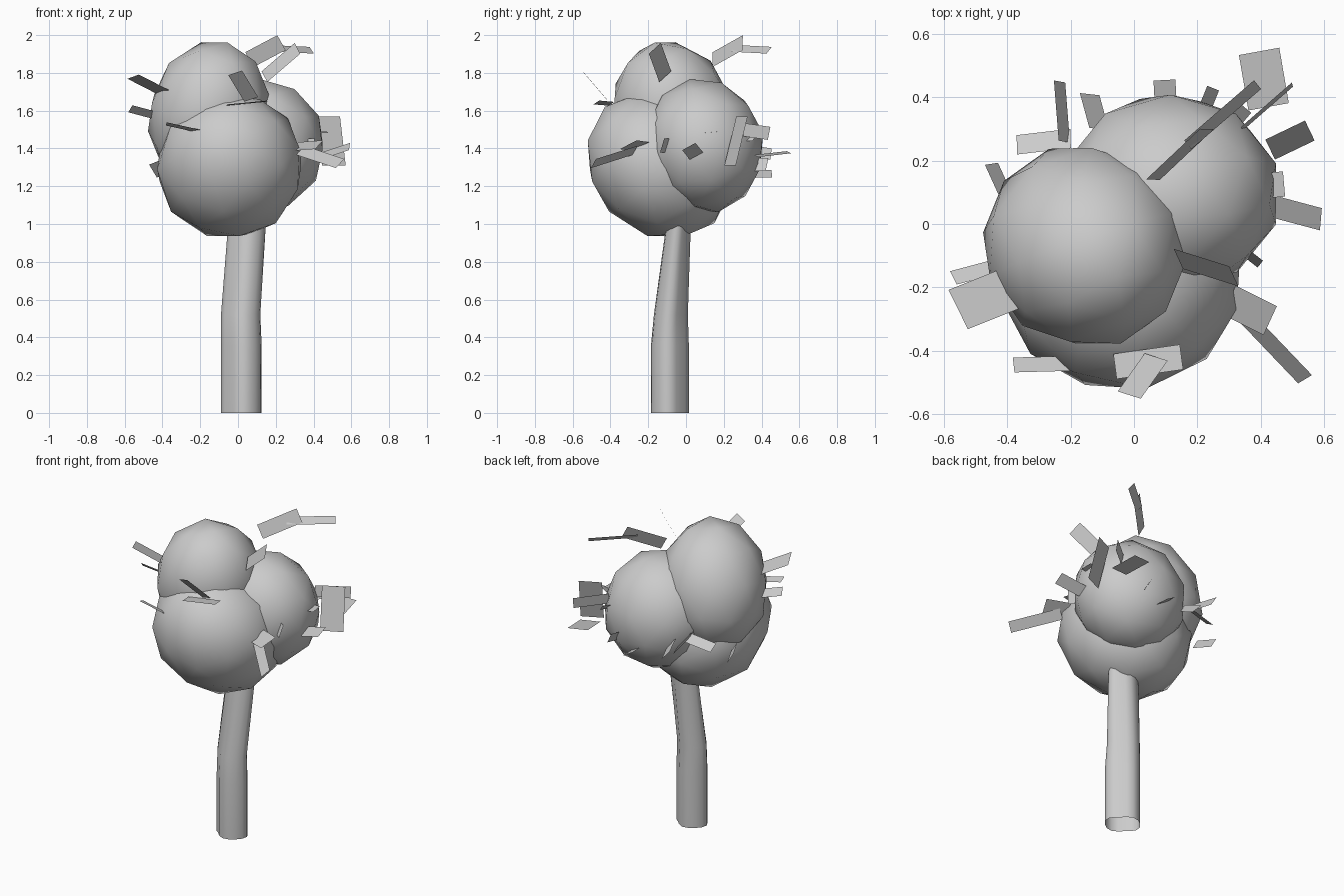
import bpy, bmesh, math
from mathutils import Vector, Matrix, Euler


def make_object(name, bm, smooth=True):
    mesh = bpy.data.meshes.new(name)
    bm.to_mesh(mesh)
    bm.free()
    for p in mesh.polygons:
        p.use_smooth = smooth
    obj = bpy.data.objects.new(name, mesh)
    bpy.context.collection.objects.link(obj)
    return obj


# Trunk: lobed cross-section swept through slightly bent rings, open ended
def make_trunk():
    rings = [  # z, centre x, centre y, radius x, radius y
        (0.00, 0.017, -0.085, 0.106, 0.098),
        (0.36, 0.017, -0.085, 0.106, 0.098),
        (0.52, 0.014, -0.080, 0.102, 0.088),
        (0.99, 0.047, -0.040, 0.098, 0.064),
    ]
    sides = 16
    bm = bmesh.new()
    loops = []
    for z, cx, cy, rx, ry in rings:
        loop = []
        for i in range(sides):
            a = math.tau * i / sides
            # slightly wider along one diagonal, with shallow grooves
            k = 0.96 + 0.10 * math.cos(2 * (a + math.pi / 4)) + 0.06 * math.cos(4 * a)
            loop.append(bm.verts.new((cx + k * rx * math.cos(a),
                                      cy + k * ry * math.sin(a), z)))
        loops.append(loop)
    for lo, hi in zip(loops, loops[1:]):
        for i in range(sides):
            j = (i + 1) % sides
            bm.faces.new((lo[i], lo[j], hi[j], hi[i]))
    make_object("trunk", bm)


# Foliage clumps: low-poly balls, stretched and tilted
def make_clump(name, centre, radii, tilt_x, tilt_y):
    bm = bmesh.new()
    bmesh.ops.create_icosphere(bm, subdivisions=2, radius=1.0)
    rot = Euler((math.radians(tilt_x), math.radians(tilt_y), 0)).to_matrix().to_4x4()
    bm.transform(Matrix.Translation(centre) @ rot @ Matrix.Diagonal((*radii, 1.0)))
    make_object(name, bm)


# Leaf cards: flat quads from start to end, with a width and a roll angle
def add_card(bm, start, end, width, roll):
    s, e = Vector(start), Vector(end)
    u = (e - s).normalized()
    h = Vector((0, 0, 1)).cross(u).normalized()
    up = u.cross(h)
    r = math.radians(roll)
    v = (h * math.cos(r) + up * math.sin(r)) * width / 2
    bm.faces.new([bm.verts.new(p) for p in (s - v, e - v, e + v, s + v)])


back_centre = Vector((0.115, 0.095, 1.415))
make_trunk()
make_clump("foliage_front", (-0.045, -0.14, 1.312), (0.395, 0.365, 0.425), 43, 8)
make_clump("foliage_back", back_centre, (0.35, 0.32, 0.36), 12, 0)
make_clump("foliage_top", (-0.155, -0.07, 1.585), (0.32, 0.32, 0.40), 14, 15)

cards = [
    # back right
    ((0.425, 0.37, 1.36), (0.395, 0.545, 1.38), 0.13, 5),
    ((0.43, 0.235, 1.44), (0.555, 0.295, 1.44), 0.27, 75),
    ((0.44, 0.055, 1.36), (0.59, 0.015, 1.41), 0.08, 30),
    ((0.34, 0.30, 1.50), (0.50, 0.44, 1.48), 0.07, 80),
    # front right
    ((0.33, -0.27, 1.39), (0.54, -0.49, 1.32), 0.07, 45),
    ((0.30, -0.24, 1.41), (0.43, -0.305, 1.42), 0.11, 25),
    # crown
    ((0.14, -0.11, 1.78), (0.315, -0.165, 1.93), 0.09, 55),
    ((0.06, 0.14, 1.87), (0.23, 0.30, 1.96), 0.09, 70),
    ((0.17, 0.25, 1.93), (0.39, 0.44, 1.92), 0.05, 45),
    # left
    ((-0.38, -0.20, 1.69), (-0.555, -0.27, 1.78), 0.14, 10),
    ((-0.42, -0.13, 1.57), (-0.57, -0.17, 1.61), 0.06, 40),
    ((-0.40, 0.08, 1.30), (-0.45, 0.19, 1.28), 0.08, 60),
    # front
    ((-0.20, -0.44, 1.49), (-0.38, -0.445, 1.53), 0.05, 20),
    ((0.07, -0.42, 1.66), (-0.015, -0.54, 1.80), 0.08, 25),
    ((0.15, -0.42, 1.65), (-0.06, -0.45, 1.63), 0.08, 5),
    # back left
    ((-0.22, 0.26, 1.40), (-0.235, 0.45, 1.37), 0.07, 60),
    ((-0.20, 0.27, 1.38), (-0.37, 0.25, 1.35), 0.07, 30),
    ((-0.11, 0.30, 1.34), (-0.14, 0.41, 1.30), 0.09, 50),
]
bm = bmesh.new()
for card in cards:
    add_card(bm, *card)

# small leaves poking out around the back clump: azimuth, height, roll
for azimuth, dz, roll in [(68, -0.1, 60), (93, -0.15, 30), (-38, 0.0, 70),
                          (5, 0.07, 5), (50, 0.05, 40)]:
    a = math.radians(azimuth)
    d = Vector((math.cos(a), math.sin(a), 0))
    p = back_centre + Vector((0, 0, dz))
    add_card(bm, p + d * 0.27, p + d * 0.36, 0.08, roll)
make_object("leaf_cards", bm, smooth=False)
